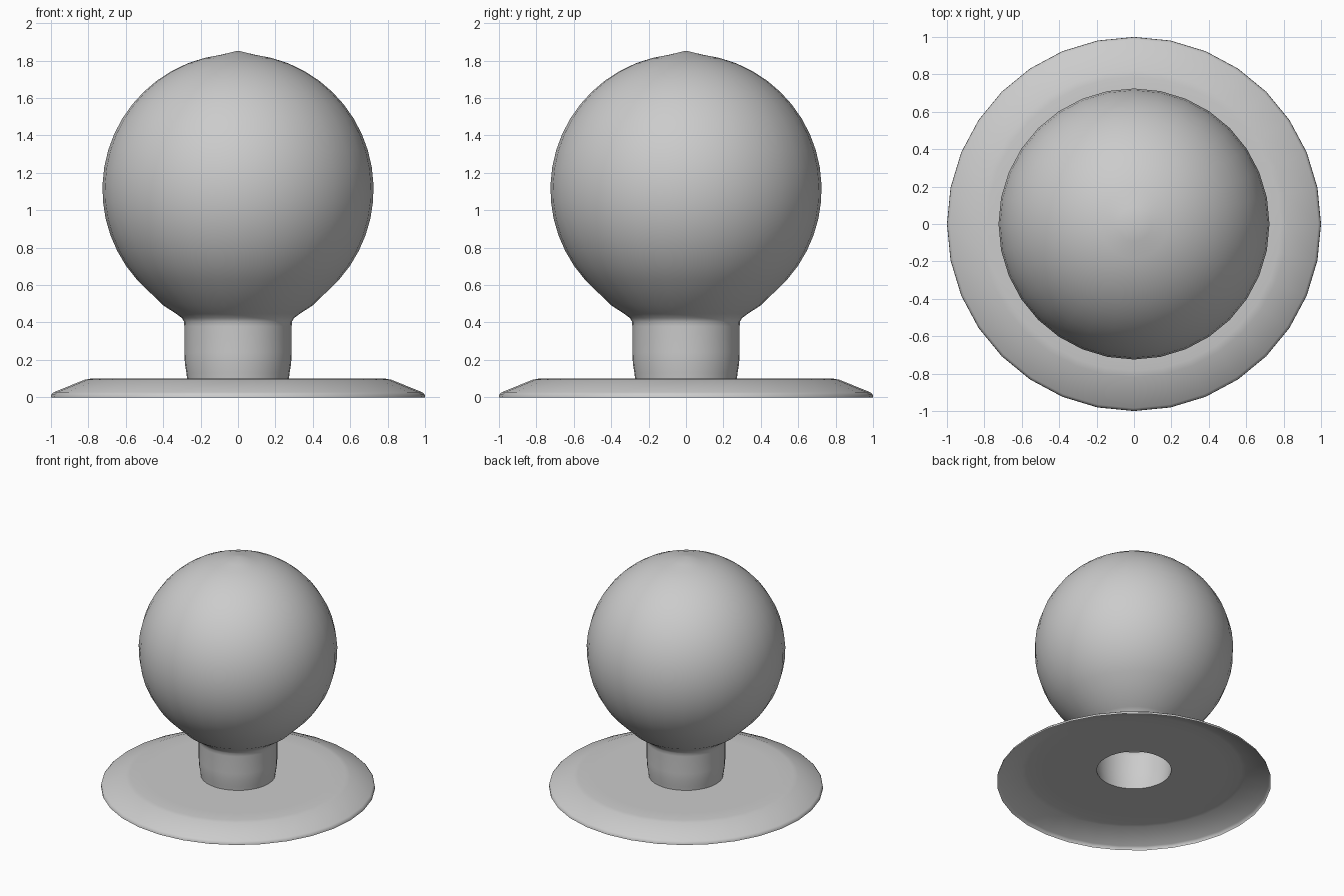
import bpy, bmesh
from math import sin, cos, pi, radians, asin
from mathutils import Vector

SEGMENTS = 32
BALL_RADIUS, BALL_HEIGHT = 0.725, 1.112

cube = bpy.data.objects.get("Cube")
if cube:
    bpy.data.objects.remove(cube, do_unlink=True)


def make_material(name, colour):
    mat = bpy.data.materials.new(name)
    mat.use_nodes = True
    mat.diffuse_color = colour
    mat.node_tree.nodes["Principled BSDF"].inputs["Base Color"].default_value = colour
    return mat


def lathe(name, profile, mat):
    """Turn a (radius, height) profile into an open, smooth shell."""
    bm = bmesh.new()
    verts = [bm.verts.new((r, 0, z)) for r, z in profile]
    edges = [bm.edges.new(pair) for pair in zip(verts, verts[1:])]
    bmesh.ops.spin(bm, geom=verts + edges, cent=(0, 0, 0), axis=(0, 0, 1),
                   angle=2 * pi, steps=SEGMENTS, use_merge=True)
    bmesh.ops.remove_doubles(bm, verts=bm.verts, dist=0.0005)
    bmesh.ops.recalc_face_normals(bm, faces=bm.faces)
    # The crown must face upwards
    crown = max(bm.faces, key=lambda f: f.calc_center_median().z)
    if crown.normal.z < 0:
        bmesh.ops.reverse_faces(bm, faces=bm.faces)
    mesh = bpy.data.meshes.new(name)
    bm.to_mesh(mesh)
    bm.free()
    mesh.materials.append(mat)
    obj = bpy.data.objects.new(name, mesh)
    bpy.context.collection.objects.link(obj)
    bpy.ops.object.select_all(action="DESELECT")
    obj.select_set(True)
    bpy.context.view_layer.objects.active = obj
    bpy.ops.object.shade_smooth_by_angle(angle=radians(65))
    return obj


grey = make_material("plain grey", (0.6, 0.6, 0.6, 1))

# Hollow base flange: rim lip, sloped skirt, flat top
flange = [(1.0, 0), (0.998, 0.015), (0.985, 0.027), (0.82, 0.094),
          (0.785, 0.1), (0.66, 0.1), (0.3, 0.1)]
# Slightly waisted neck, open below
neck = [(0.272, 0.1), (0.276, 0.13), (0.284, 0.18), (0.287, 0.24),
        (0.287, 0.38), (0.289, 0.405), (0.3, 0.424), (0.33, 0.446)]
# Ball with a faint point at the crown
start, rings = asin(0.4 / BALL_RADIUS), 20
ball = []
for i in range(rings):
    a = start + (pi - start) * i / rings
    ball.append((BALL_RADIUS * sin(a), BALL_HEIGHT - BALL_RADIUS * cos(a)))
ball[0] = (0.4, 0.492)
ball.append((0, 1.853))

lathe("knob_with_base", flange + neck + ball, grey)
